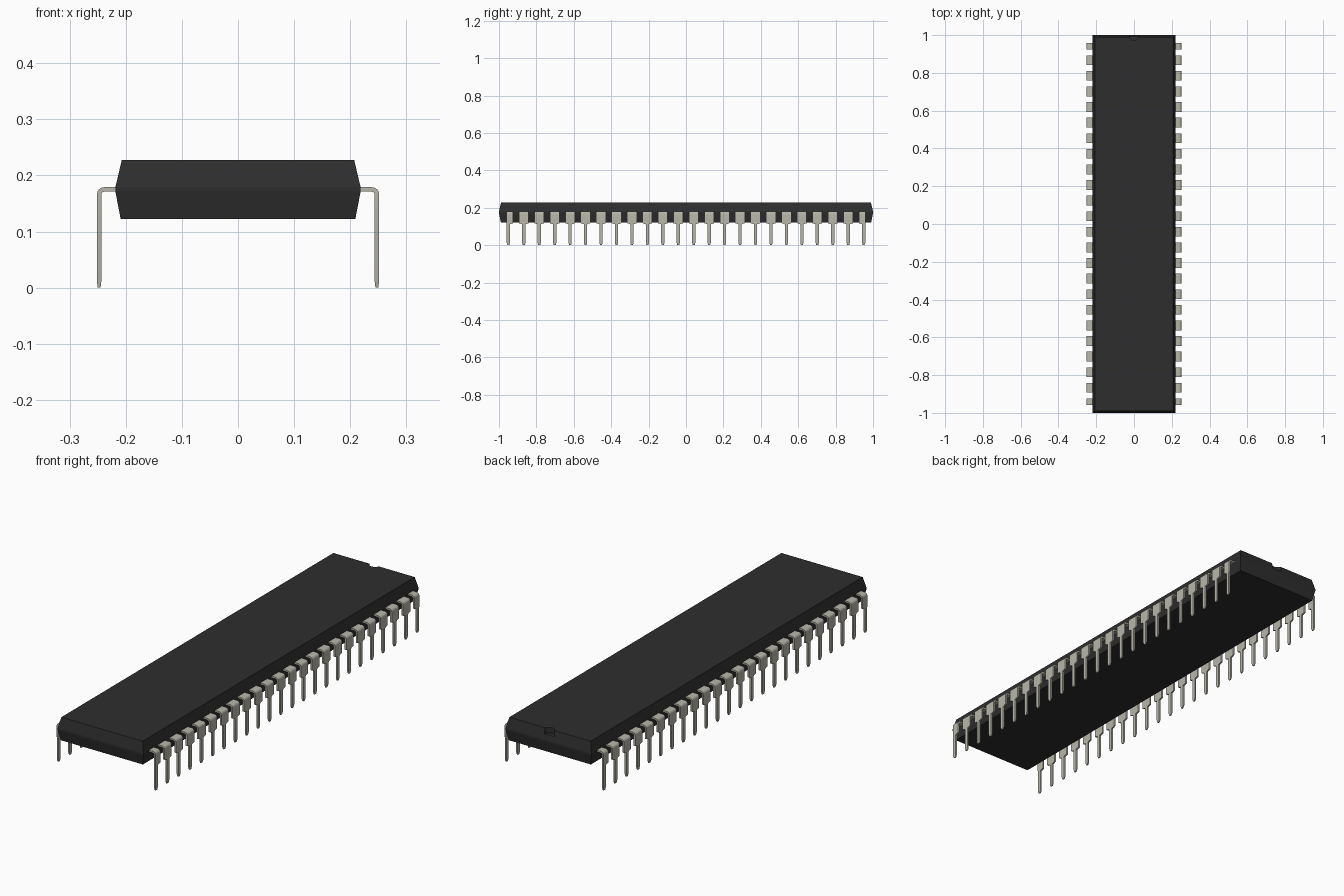
import bpy, bmesh, math

if "Cube" in bpy.data.objects:
    bpy.data.objects.remove(bpy.data.objects["Cube"], do_unlink=True)


def material(name, rgb):
    m = bpy.data.materials.new(name)
    m.use_nodes = True
    m.diffuse_color = (*rgb, 1)
    m.node_tree.nodes["Principled BSDF"].inputs["Base Color"].default_value = (*rgb, 1)
    return m


black = material("black plastic", (0.027, 0.027, 0.027))
metal = material("tinned metal", (0.48, 0.47, 0.40))


def loft(name, rings, mat):
    """Join four-cornered rings into a closed solid."""
    bm = bmesh.new()
    loops = [[bm.verts.new(p) for p in r] for r in rings]
    for a, b in zip(loops, loops[1:]):
        for i in range(4):
            j = (i + 1) % 4
            bm.faces.new((a[i], a[j], b[j], b[i]))
    bm.faces.new(loops[0])
    bm.faces.new(loops[-1])
    bmesh.ops.recalc_face_normals(bm, faces=bm.faces)
    me = bpy.data.meshes.new(name)
    bm.to_mesh(me)
    bm.free()
    me.materials.append(mat)
    ob = bpy.data.objects.new(name, me)
    bpy.context.collection.objects.link(ob)
    return ob


# Body: widest at the thin band where the pins leave it
levels = [(0.122, 0.209, 0.990), (0.171, 0.2185, 1.0),
          (0.179, 0.2185, 1.0), (0.228, 0.207, 0.989)]
body = loft("body", [[(-w, -d, z), (w, -d, z), (w, d, z), (-w, d, z)]
                     for z, w, d in levels], black)

# Round orientation notch cut into the rear top edge
bpy.ops.mesh.primitive_cylinder_add(vertices=32, radius=0.026, depth=0.05,
                                    location=(0, 0.998, 0.228))
cutter = bpy.context.object
cutter.name = "notch_cutter"
cutter.hide_render = True
cutter.data.materials.append(black)
cut = body.modifiers.new("notch", 'BOOLEAN')
cut.operation = 'DIFFERENCE'
cut.object = cutter
bpy.context.view_layer.objects.active = body
bpy.ops.object.modifier_apply(modifier=cut.name)
bpy.data.objects.remove(cutter, do_unlink=True)

# Pins: flat strip bent downward, wide shoulder then narrow leg
COUNT, PITCH = 24, 0.0826
HALF_T, X_OUT, Z_MID, BEND = 0.004, 0.2475, 0.175, 0.009
WIDE, LEG, TIP = 0.026, 0.0085, 0.005


def pin_path():
    """Yield centre x, z, thickness direction, half thickness, half width."""
    yield 0.205, Z_MID, 1, 0, HALF_T, WIDE
    for i in range(7):
        a = math.radians(90 - 15 * i)
        c, s = math.cos(a), math.sin(a)
        yield (X_OUT - BEND + BEND * c, Z_MID - BEND + BEND * s,
               s, c, HALF_T, WIDE)
    for z, t, w in [(0.118, HALF_T, WIDE), (0.112, HALF_T, LEG),
                    (0.012, HALF_T, LEG), (0.0, 0.0025, TIP)]:
        yield X_OUT, z, 0, 1, t, w


for side, label in ((1, "left"), (-1, "right")):
    for n in range(COUNT):
        y = (n - (COUNT - 1) / 2) * PITCH
        rings = []
        for x, z, nz, nx, t, w in pin_path():
            # End pins have their outward shoulder trimmed off
            lo = -min(w, 0.0095) if n == 0 else -w
            hi = min(w, 0.0095) if n == COUNT - 1 else w
            xo, zo = x + nx * t, z + nz * t
            xi, zi = x - nx * t, z - nz * t
            rings.append([(side * xo, y + lo, zo), (side * xo, y + hi, zo),
                          (side * xi, y + hi, zi), (side * xi, y + lo, zi)])
        pin = loft(f"pin_{label}_{n + 1:02d}", rings, metal)
        # Smooth the bend, keep the strip edges sharp
        bpy.ops.object.select_all(action='DESELECT')
        pin.select_set(True)
        bpy.context.view_layer.objects.active = pin
        bpy.ops.object.shade_smooth_by_angle(angle=math.radians(20))
